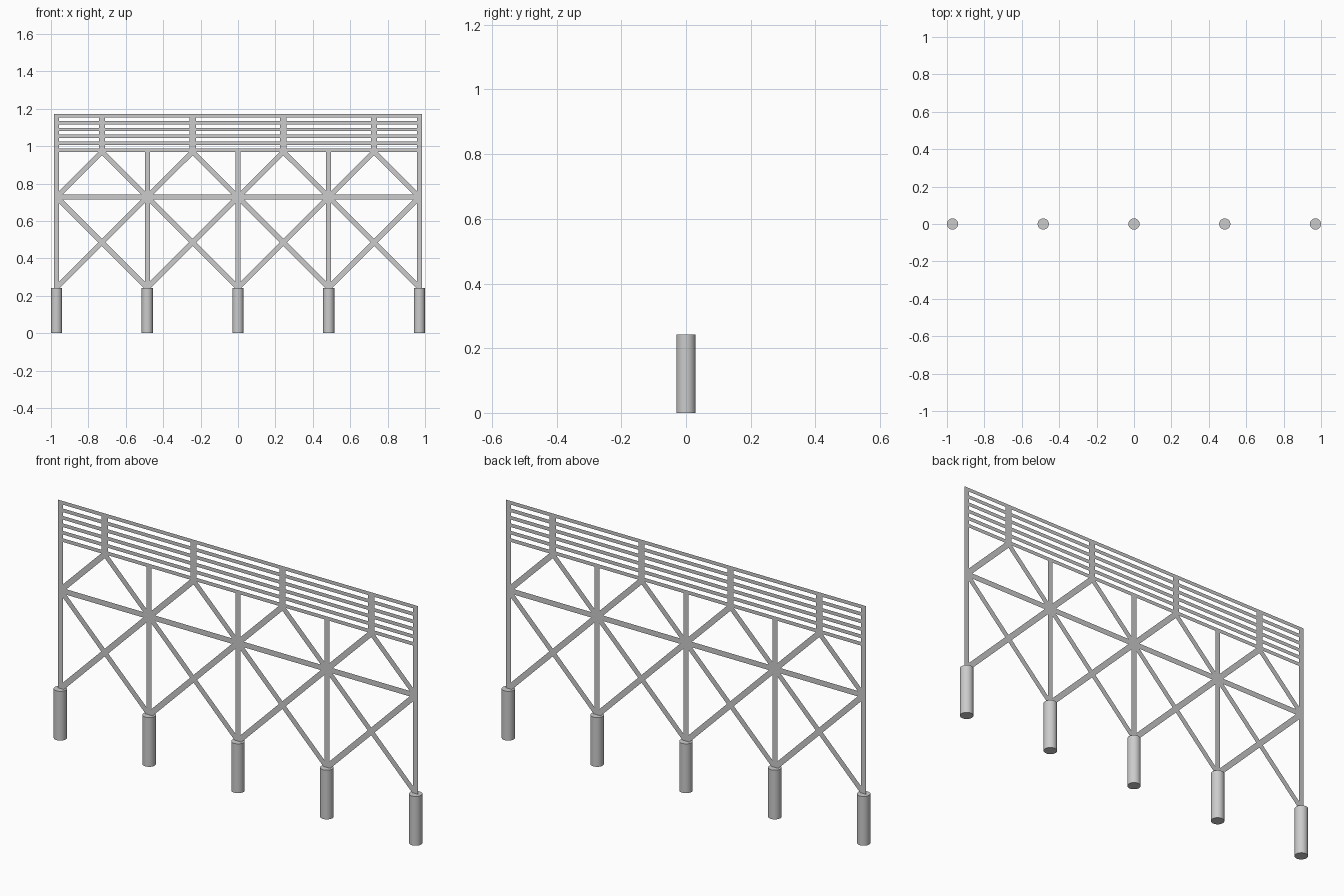
import bpy, bmesh
from mathutils import Vector
from mathutils.geometry import delaunay_2d_cdt

if "Cube" in bpy.data.objects:
    bpy.data.objects.remove(bpy.data.objects["Cube"])

BAY = 0.485
POSTS = [BAY * i for i in range(-2, 3)]
BASE, MID, DECK, TOP = 0.243, 0.728, 0.97, 1.172
W = 0.027

bars = []


def bar(x0, z0, x1, z1, w=W):
    """Flat strip between two points in the x-z plane (counter-clockwise)."""
    a, b = Vector((x0, z0)), Vector((x1, z1))
    d = (b - a).normalized()
    n = Vector((-d.y, d.x)) * w / 2
    bars.append([a - n, b - n, b + n, a + n])


# Upright posts: outer ones rise to the handrail
for i, x in enumerate(POSTS):
    outer = i in (0, 4)
    bar(x, BASE, x, TOP if outer else DECK + 0.005)

# Middle beam
bar(POSTS[0], MID, POSTS[-1], MID)

# Crossed braces below, inverted V braces and short railing posts above
for a, b in zip(POSTS, POSTS[1:]):
    m = (a + b) / 2
    bar(a, BASE, b, MID)
    bar(b, BASE, a, MID)
    bar(a, MID, m, DECK)
    bar(b, MID, m, DECK)
    bar(m, DECK - 0.005, m, TOP, 0.034)

# Six horizontal rails
for i in range(6):
    z = 0.979 + i * 0.0368
    bar(POSTS[0], z, POSTS[-1], z, 0.018)

# Merge all strips into one flat sheet without overlaps
pts = [p for q in bars for p in q]
quads = [list(range(4 * i, 4 * i + 4)) for i in range(len(bars))]
verts, _, faces, _, _, origin = delaunay_2d_cdt(pts, [], quads, 0, 1e-5)
bm = bmesh.new()
vs = [bm.verts.new((v.x, 0, v.y)) for v in verts]
for f, src in zip(faces, origin):
    if src:
        bm.faces.new([vs[i] for i in f])
bmesh.ops.delete(bm, geom=[v for v in bm.verts if not v.link_faces], context='VERTS')
mesh = bpy.data.meshes.new("trestle_frame")
bm.to_mesh(mesh)
bm.free()
bpy.context.collection.objects.link(bpy.data.objects.new("trestle_frame", mesh))

# Round footings under each post
for i, x in enumerate(POSTS):
    bpy.ops.mesh.primitive_cylinder_add(vertices=32, radius=0.03, depth=BASE,
                                        location=(x, 0, BASE / 2))
    bpy.context.object.name = f"footing_{i + 1}"
    bpy.ops.object.shade_smooth_by_angle()
